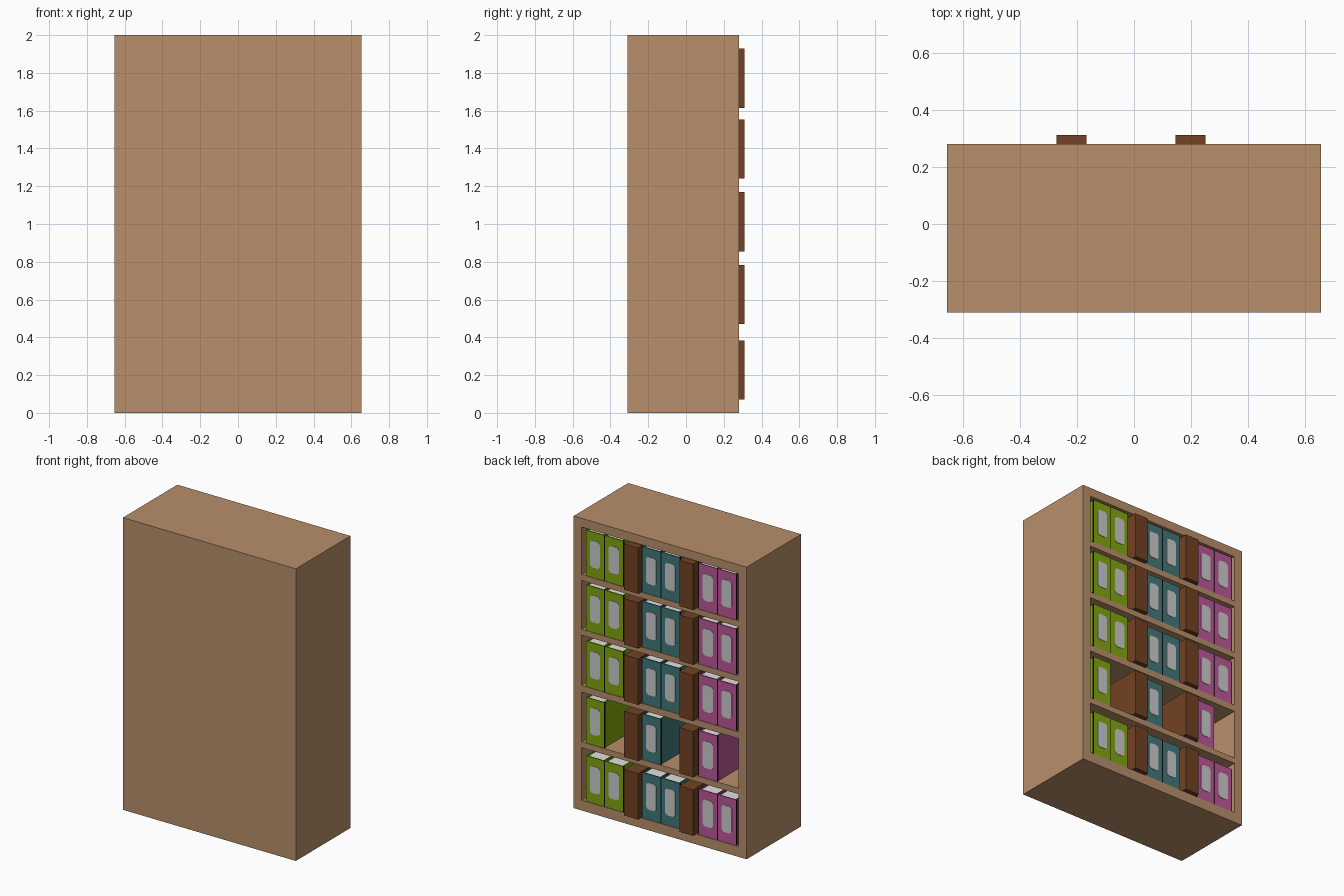
import bpy, bmesh
from mathutils import Vector

if "Cube" in bpy.data.objects:
    bpy.data.objects.remove(bpy.data.objects["Cube"])


def lin(c):
    c /= 255
    return c / 12.92 if c <= 0.04045 else ((c + 0.055) / 1.055) ** 2.4


def mat(name, r, g, b):
    m = bpy.data.materials.new(name)
    m.diffuse_color = (lin(r), lin(g), lin(b), 1)
    m.use_nodes = True
    m.node_tree.nodes["Principled BSDF"].inputs["Base Color"].default_value = m.diffuse_color
    return m


TAN = mat("tan_wood", 184, 143, 107)
BROWN = mat("dark_brown_wood", 115, 66, 35)
GREEN = mat("lime_green", 130, 166, 14)
TEAL = mat("teal", 64, 121, 123)
PINK = mat("magenta", 188, 87, 153)
GREY = mat("label_grey", 203, 203, 203)
PAPER = mat("paper", 225, 225, 222)
BLACK = mat("black", 12, 12, 12)


def finish(name, bm, mats):
    bmesh.ops.recalc_face_normals(bm, faces=bm.faces)
    me = bpy.data.meshes.new(name)
    bm.to_mesh(me)
    bm.free()
    for m in mats:
        me.materials.append(m)
    ob = bpy.data.objects.new(name, me)
    bpy.context.collection.objects.link(ob)
    return ob


def add_box(bm, x0, x1, y0, y1, z0, z1, mi=0):
    geo = bmesh.ops.create_cube(bm, size=1)["verts"]
    for v in geo:
        v.co = Vector(((x0 + x1) / 2 + v.co.x * (x1 - x0),
                       (y0 + y1) / 2 + v.co.y * (y1 - y0),
                       (z0 + z1) / 2 + v.co.z * (z1 - z0)))
    for f in {f for v in geo for f in v.link_faces}:
        f.material_index = mi


def box(name, m, *dims):
    bm = bmesh.new()
    add_box(bm, *dims)
    return finish(name, bm, [m])


W, IN, FRONT, OPEN = 0.655, 0.595, -0.31, 0.28
BACK_IN = FRONT + 0.02
bottoms = [0.07, 0.47, 0.855, 1.24, 1.615]
tops = [0.43, 0.81, 1.20, 1.575, 1.94]

# Cabinet shell
for s, side in ((-1, "left"), (1, "right")):
    xs = sorted((s * IN, s * W))
    box(side + "_panel", TAN, xs[0], xs[1], FRONT, OPEN, 0, 2)
box("closed_panel", TAN, -IN, IN, FRONT, BACK_IN, 0, 2)

# Base, shelves and top fill the space between the openings
for i, (z0, z1) in enumerate(zip([0] + tops, bottoms + [2])):
    box(f"shelf_{i}", TAN, -IN, IN, BACK_IN, OPEN, z0, z1)


# Box file: spine, two covers, paper block, black edging and a chamfered label
def binder(name, m, cx, z, w=0.136, h=0.312):
    bm = bmesh.new()
    y0, y1 = -0.2, 0.276
    x0, x1 = cx - w / 2, cx + w / 2
    t = 0.008
    add_box(bm, x0, x1, y1 - t, y1, z, z + h)
    for a in (x0, x1 - t):
        add_box(bm, a, a + t, y0, y1 - t, z, z + h)
    add_box(bm, x0 + t, x1 - t, y0 + 0.005, y1 - t, z + 0.006, z + h - 0.006, 2)
    for a in (x0 - 0.003, x1):
        add_box(bm, a, a + 0.003, y1 - 0.012, y1 - 0.001, z, z + h, 3)
    # label plate
    hw, hh, c, zc = 0.038, 0.092, 0.014, z + h * 0.52
    pts = [(hw, hh - c), (hw - c, hh), (c - hw, hh), (-hw, hh - c),
           (-hw, c - hh), (c - hw, -hh), (hw - c, -hh), (hw, c - hh)]
    f = bm.faces.new([bm.verts.new((cx + px, y1, zc + pz)) for px, pz in pts])
    f.material_index = 1
    ext = bmesh.ops.extrude_face_region(bm, geom=[f])["geom"]
    for e in ext:
        if isinstance(e, bmesh.types.BMVert):
            e.co.y += 0.003
        elif isinstance(e, bmesh.types.BMFace):
            e.material_index = 1
            for ed in e.edges:
                for lf in ed.link_faces:
                    lf.material_index = 1
    finish(name, bm, [m, GREY, PAPER, BLACK])


groups = [("green", GREEN, (0.495, 0.352)),
          ("teal", TEAL, (0.068, -0.075)),
          ("magenta", PINK, (-0.36, -0.503))]

for i, z in enumerate(bottoms):
    # Projecting dark dividers
    for j, (a, b) in enumerate(((-0.272, -0.167), (0.145, 0.25))):
        box(f"divider_{i}_{j}", BROWN, a, b, -0.2, 0.311, z, z + 0.314)
    # Second shelf keeps only the first file of each colour
    for name, m, xs in groups:
        for k, cx in enumerate(xs[:1] if i == 1 else xs):
            binder(f"{name}_file_{i}_{k}", m, cx, z)
